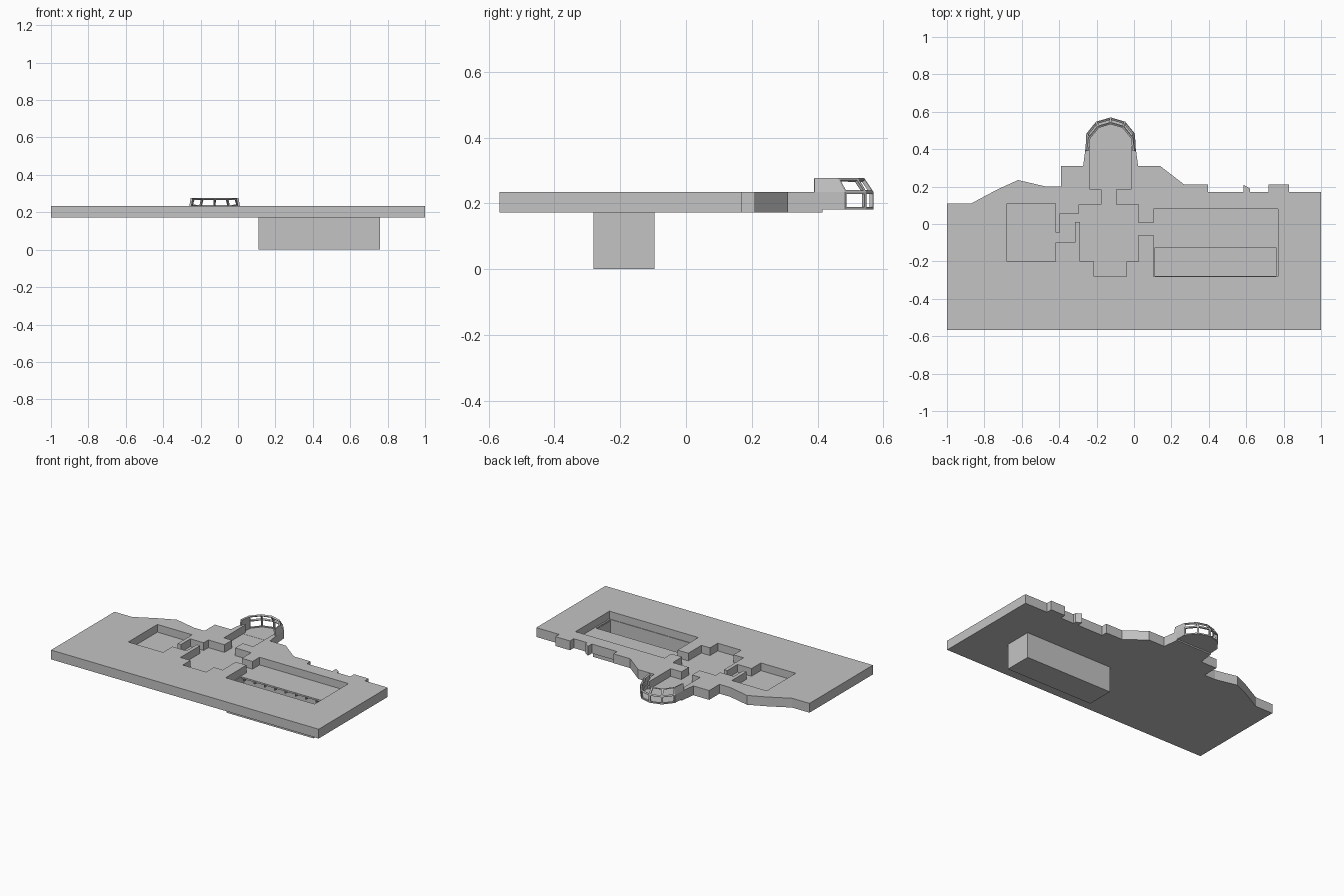
import bpy, bmesh
from mathutils import Vector
from mathutils.geometry import tessellate_polygon

if "Cube" in bpy.data.objects:
    bpy.data.objects.remove(bpy.data.objects["Cube"])

grey = bpy.data.materials.new("plain_grey")
grey.diffuse_color = (0.55, 0.55, 0.55, 1)
grey.use_nodes = True
grey.node_tree.nodes["Principled BSDF"].inputs["Base Color"].default_value = grey.diffuse_color

BOTTOM, FLOOR, DECK, RIM = 0.172, 0.183, 0.235, 0.277


def finish(name, bm):
    bmesh.ops.recalc_face_normals(bm, faces=bm.faces)
    me = bpy.data.meshes.new(name)
    bm.to_mesh(me)
    bm.free()
    me.materials.append(grey)
    ob = bpy.data.objects.new(name, me)
    bpy.context.collection.objects.link(ob)
    return ob


def prism(name, loops, z0, z1):
    """Upright prism from an outline plus optional hole loops."""
    bm = bmesh.new()
    tris = tessellate_polygon([[Vector((x, y, 0)) for x, y in lp] for lp in loops])
    pts = [p for lp in loops for p in lp]
    lo = [bm.verts.new((x, y, z0)) for x, y in pts]
    hi = [bm.verts.new((x, y, z1)) for x, y in pts]
    for t in tris:
        bm.faces.new([hi[i] for i in t])
        bm.faces.new([lo[i] for i in reversed(t)])
    start = 0
    for lp in loops:
        n = len(lp)
        for i in range(n):
            a, b = start + i, start + (i + 1) % n
            bm.faces.new((lo[a], lo[b], hi[b], hi[a]))
        start += n
    return finish(name, bm)


def rect(x0, x1, y0, y1):
    return [(x0, y0), (x1, y0), (x1, y1), (x0, y1)]


# outer edge of the deck block, from left of the bay round to its right side
outer = [(-0.258, 0.415), (-0.272, 0.31), (-0.39, 0.31), (-0.39, 0.2), (-0.47, 0.2),
         (-0.62, 0.235), (-0.73, 0.185), (-0.87, 0.11), (-1, 0.11), (-1, -0.567),
         (1, -0.567), (1, 0.17), (0.83, 0.17), (0.83, 0.21), (0.72, 0.21), (0.72, 0.17),
         (0.62, 0.17), (0.62, 0.19), (0.585, 0.21), (0.585, 0.17), (0.395, 0.17),
         (0.395, 0.21), (0.27, 0.21), (0.14, 0.31), (0.022, 0.31), (0.008, 0.415)]

# sunken rooms, from the right of the bay opening round to its left
rooms = [(-0.015, 0.415), (-0.015, 0.185), (-0.095, 0.185), (-0.095, 0.105), (0.025, 0.105),
         (0.025, 0.005), (0.105, 0.005), (0.105, 0.08), (0.77, 0.08), (0.77, -0.282),
         (0.105, -0.282), (0.105, -0.06), (0.025, -0.06), (0.025, -0.2), (-0.04, -0.2),
         (-0.04, -0.282), (-0.215, -0.282), (-0.215, -0.2), (-0.29, -0.2), (-0.29, 0.01),
         (-0.315, 0.01), (-0.315, -0.1), (-0.42, -0.1), (-0.42, -0.2), (-0.68, -0.2),
         (-0.68, 0.11), (-0.42, 0.11), (-0.42, -0.045), (-0.395, -0.045), (-0.395, 0.055),
         (-0.295, 0.055), (-0.295, 0.105), (-0.175, 0.105), (-0.175, 0.185),
         (-0.235, 0.185), (-0.235, 0.415)]

prism("deck_block", [outer + rooms], BOTTOM, DECK)
prism("room_floor", [rooms, rect(0.112, 0.76, -0.278, -0.125)], BOTTOM, FLOOR)

# deep pit below the long room: open-topped box
bm = bmesh.new()
bmesh.ops.create_cube(bm, size=1)
for v in bm.verts:
    v.co = (0.435 + v.co.x * 0.65, -0.188 + v.co.y * 0.186, 0.0875 + v.co.z * 0.175)
bm.faces.ensure_lookup_table()
bmesh.ops.delete(bm, geom=[f for f in bm.faces if f.calc_center_median().z > 0.17],
                 context='FACES_ONLY')
pit = finish("lower_pit", bm)
mod = pit.modifiers.new("thickness", 'SOLIDIFY')
mod.thickness, mod.offset = 0.003, -1

# little brackets along the balcony edge
for i in range(9):
    x = 0.13 + i * 0.077
    prism("balcony_bracket", [rect(x, x + 0.006, -0.129, -0.098)], 0.16, 0.177)

# glazed bay: foot and sill rings match, the top ring leans inward
half = [(0.135, 0.39), (0.13, 0.483), (0.078, 0.547)]
half_top = [(0.128, 0.39), (0.118, 0.462), (0.068, 0.522)]


def mirrored(pts, tip):
    cx = -0.125
    return [(cx - x, y) for x, y in pts] + [(cx, tip)] + [(cx + x, y) for x, y in reversed(pts)]


base, top = mirrored(half, 0.57), mirrored(half_top, 0.542)
bm = bmesh.new()
rings = [[bm.verts.new((x, y, z)) for x, y in r]
         for r, z in ((base, FLOOR), (base, DECK), (top, RIM))]
panes = []
for lower, upper in zip(rings, rings[1:]):
    for i in range(len(lower) - 1):
        f = bm.faces.new((lower[i + 1], lower[i], upper[i], upper[i + 1]))
        if 0 < i < len(lower) - 2:
            panes.append(f)
bm.normal_update()
bmesh.ops.inset_individual(bm, faces=panes, thickness=0.009)
bmesh.ops.delete(bm, geom=panes, context='FACES')      # open windows
bay = finish("bay_window_frame", bm)
# make sure the thickness always grows toward the inside
outward = sum(p.normal.dot(p.center - Vector((-0.125, 0.44, 0.23))) for p in bay.data.polygons)
mod = bay.modifiers.new("thickness", 'SOLIDIFY')
mod.thickness, mod.offset = 0.011, (-1 if outward > 0 else 1)

# bay floor
prism("bay_floor", [base], FLOOR - 0.002, FLOOR + 0.001)
